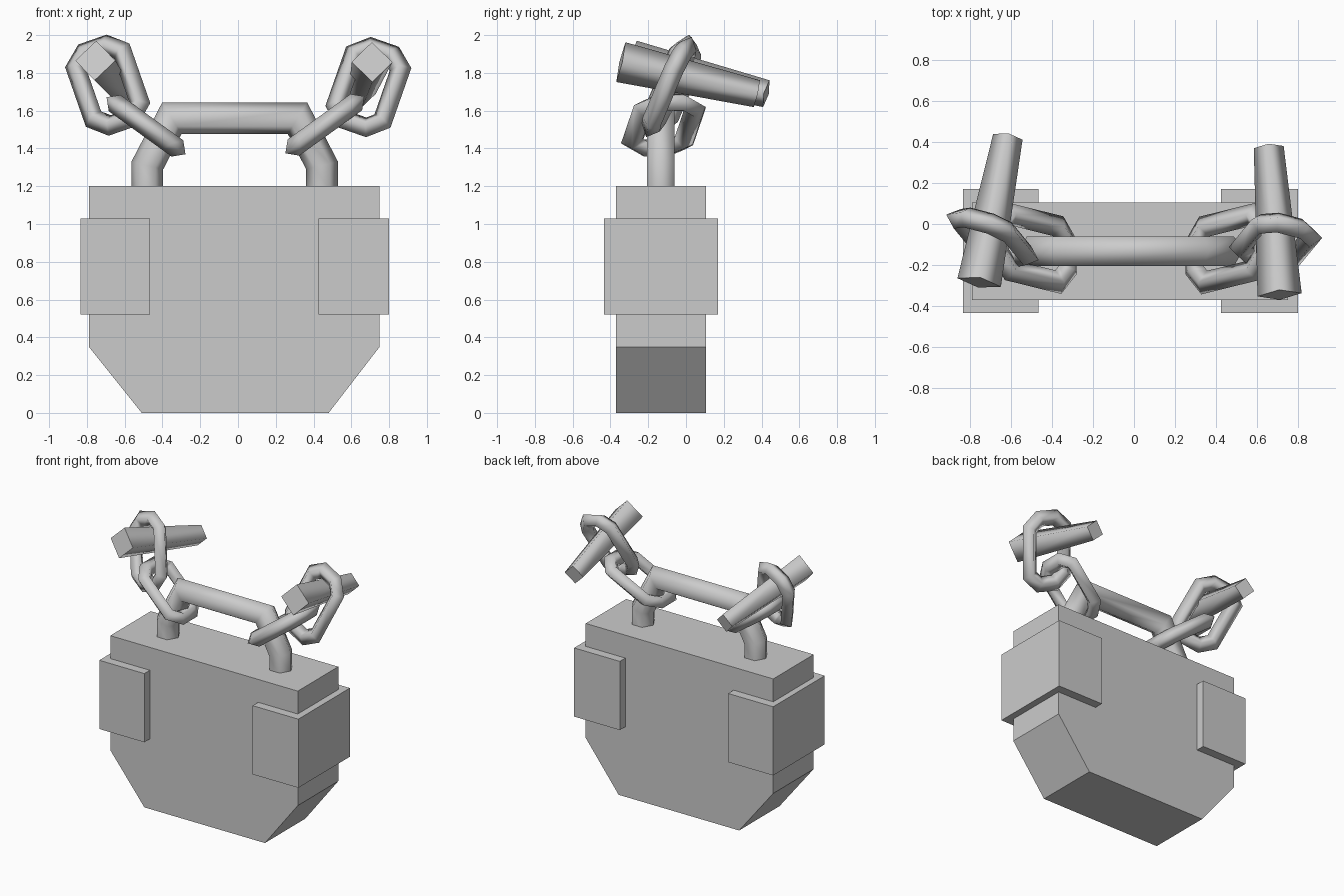
import bpy, bmesh, math
from mathutils import Vector

if "Cube" in bpy.data.objects:
    bpy.data.objects.remove(bpy.data.objects["Cube"])


def finish(name, bm):
    bmesh.ops.recalc_face_normals(bm, faces=bm.faces)
    me = bpy.data.meshes.new(name)
    bm.to_mesh(me)
    bm.free()
    ob = bpy.data.objects.new(name, me)
    bpy.context.collection.objects.link(ob)
    return ob


def prism(name, profile, y0, y1):
    """Extrude an x-z outline from y0 to y1."""
    bm = bmesh.new()
    f = bm.faces.new([bm.verts.new((x, y0, z)) for x, z in profile])
    ext = bmesh.ops.extrude_face_region(bm, geom=[f])['geom']
    bmesh.ops.translate(bm, vec=(0, y1 - y0, 0),
                        verts=[v for v in ext if isinstance(v, bmesh.types.BMVert)])
    return finish(name, bm)


def sweep(name, path, normal, sides, radii, closed=False):
    """Mitred tube along a planar path; side faces smooth, caps flat."""
    pts, n = [Vector(p) for p in path], Vector(normal).normalized()
    bm, rings, count = bmesh.new(), [], len(path)
    for i, p in enumerate(pts):
        a = pts[i - 1] if closed or i else None
        b = pts[(i + 1) % count] if closed or i < count - 1 else None
        t0 = (p - a).normalized() if a is not None else (b - p).normalized()
        t1 = (b - p).normalized() if b is not None else t0
        tan = (t0 + t1).normalized()
        out = tan.cross(n).normalized() / max(tan.dot(t1), 0.3)
        r = radii[min(i, len(radii) - 1)]
        ring = []
        for k in range(sides):
            ang = 2 * math.pi * k / sides
            ring.append(bm.verts.new(p + (out * math.cos(ang) + n * math.sin(ang)) * r))
        rings.append(ring)
    for i in range(count if closed else count - 1):
        a, b = rings[i], rings[(i + 1) % count]
        for k in range(sides):
            j = (k + 1) % sides
            bm.faces.new((a[k], a[j], b[j], b[k])).smooth = True
    if not closed:
        bm.faces.new(rings[0])
        bm.faces.new(rings[-1])
    return finish(name, bm)


def link(name, centre, u, v):
    """Stretched eight-cornered chain link spanned by the u and v directions."""
    c, u, v = Vector(centre), Vector(u), Vector(v)
    outline = [(.13, .145), (.06, .205), (-.06, .205), (-.13, .145),
               (-.13, -.145), (-.06, -.205), (.06, -.205), (.13, -.145)]
    return sweep(name, [c + u * a + v * b for a, b in outline], u.cross(v), 4, [.053], True)


# Main block with chamfered lower corners
prism("weight_body", [(-.79, 1.2), (-.79, .35), (-.51, 0), (.48, 0), (.75, .35), (.75, 1.2)],
      -.37, .105)

# Side sleeves
for side, x0, x1 in (("left", -.835, -.465), ("right", .425, .8)):
    prism(side + "_sleeve", [(x0, .52), (x1, .52), (x1, 1.03), (x0, 1.03)], -.435, .17)

# Carrying handle
sweep("handle", [(x, -.133, z) for x, z in
                 [(-.48, 1.18), (-.48, 1.31), (-.35, 1.56), (.315, 1.56), (.445, 1.31), (.445, 1.18)]],
      (0, 1, 0), 6, [.084])

# Lower links through the handle, upper links above them
for side, s, lower, upper in (("left", 1, (-.487, -.118, 1.52), (-.69, -.065, 1.735)),
                              ("right", -1, (.46, -.12, 1.525), (.69, -.09, 1.725))):
    link(side + "_lower_link", lower, (0, 1.05, 0), (.81 * s, -.2, -.585))
    link(side + "_upper_link", upper, (.944 * s, -.25 * s, .33), (-.33 * s, .4, .944))

# Tapered square pegs through the upper links
for side, a, b in (("left", (-.755, -.285, 1.865), (-.615, .425, 1.69)),
                   ("right", (.71, -.345, 1.857), (.657, .375, 1.69))):
    axis = Vector(b) - Vector(a)
    sideways = axis.cross(Vector((0, 0, 1)))
    sweep(side + "_peg", [a, b], sideways, 4, [.108, .073])
